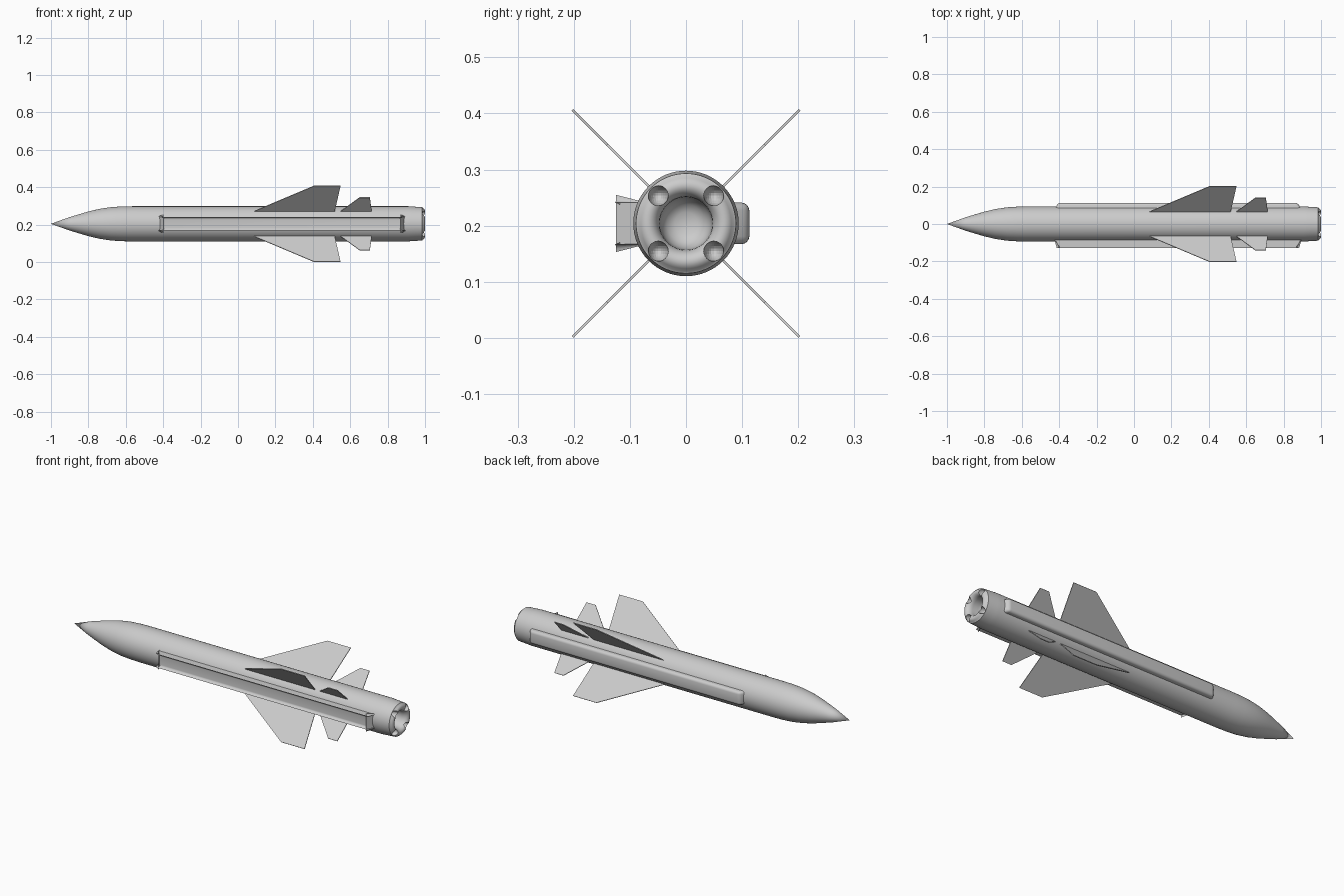
import bpy, bmesh, math
from mathutils import Matrix, Vector

cube = bpy.data.objects.get("Cube")
if cube:
    bpy.data.objects.remove(cube, do_unlink=True)

AXIS_Z = 0.204   # height of the long axis
RADIUS = 0.094

grey = bpy.data.materials.new("light grey")
grey.use_nodes = True
colour = (0.6, 0.6, 0.6, 1)
grey.diffuse_color = colour
grey.node_tree.nodes["Principled BSDF"].inputs["Base Color"].default_value = colour


def finish(name, bm, smooth=True):
    bmesh.ops.recalc_face_normals(bm, faces=bm.faces)
    mesh = bpy.data.meshes.new(name)
    bm.to_mesh(mesh)
    bm.free()
    mesh.materials.append(grey)
    obj = bpy.data.objects.new(name, mesh)
    bpy.context.collection.objects.link(obj)
    obj.location.z = AXIS_Z
    if smooth:
        bpy.ops.object.select_all(action="DESELECT")
        obj.select_set(True)
        bpy.context.view_layer.objects.active = obj
        bpy.ops.object.shade_smooth_by_angle(angle=math.radians(35))
    return obj


def lathe(profile, steps=64):
    """Spin (x, radius) points about the x axis."""
    bm = bmesh.new()
    verts = [bm.verts.new((x, 0, r)) for x, r in profile]
    edges = [bm.edges.new(pair) for pair in zip(verts, verts[1:])]
    bmesh.ops.spin(bm, geom=verts + edges, cent=(0, 0, 0), axis=(1, 0, 0),
                   angle=math.tau, steps=steps)
    bmesh.ops.remove_doubles(bm, verts=bm.verts, dist=1e-5)
    return bm


def slab(outline, thickness):
    """Extrude an (x, z) outline to a plate centred on y = 0."""
    bm = bmesh.new()
    face = bm.faces.new([bm.verts.new((x, -thickness / 2, z)) for x, z in outline])
    out = bmesh.ops.extrude_face_region(bm, geom=[face])
    bmesh.ops.translate(bm, vec=(0, thickness, 0),
                        verts=[v for v in out["geom"] if isinstance(v, bmesh.types.BMVert)])
    return bm


# Body: pointed nose, straight tube, rounded rim and hollow exhaust bowl
nose = [(-1, 0), (-0.9, 0.036), (-0.8, 0.066), (-0.74, 0.08), (-0.68, 0.089),
        (-0.62, 0.093), (-0.56, RADIUS)]
tail = [(0.91, RADIUS), (0.93, 0.0925), (0.985, 0.089)]
rim = [(0.97 + 0.03 * math.sin(a), 0.068 + 0.021 * math.cos(a))
       for a in (math.radians(d) for d in range(35, 181, 18))]
bowl = [(0.94, 0.046), (0.92, 0.043), (0.905, 0.034), (0.897, 0.02), (0.895, 0)]
body = finish("body", lathe(nose + tail + rim + bowl))

# Four small nozzle holes cut into the rim
bm = bmesh.new()
for k in range(4):
    a = math.radians(45 + 90 * k)
    spot = Matrix.Translation((0.995, 0.07 * math.cos(a), 0.07 * math.sin(a)))
    bmesh.ops.create_uvsphere(bm, u_segments=24, v_segments=12, radius=0.018,
                              matrix=spot @ Matrix.Diagonal((2, 1, 1, 1)))
cutter = finish("nozzle_cutter", bm, smooth=False)
cutter.hide_render = True
cutter.hide_viewport = True
cut = body.modifiers.new("nozzle_holes", "BOOLEAN")
cut.operation = "DIFFERENCE"
cut.solver = "EXACT"
cut.object = cutter

# Long side fairings with rounded corners and sloped ends
for name, side in (("front_fairing", -1), ("back_fairing", 1)):
    bm = bmesh.new()
    bmesh.ops.create_cube(bm, size=1)
    for v in bm.verts:
        outer = v.co.y > 0
        end = 1 if v.co.x > 0 else -1
        v.co = (0.235 + end * (0.64 if outer else 0.665),
                side * (0.113 if outer else 0.07),
                math.copysign(0.037, v.co.z))
    rounded = [e for e in bm.edges
               if not all(abs(v.co.y) < 0.1 for v in e.verts)]
    bmesh.ops.bevel(bm, geom=rounded, offset=0.014, segments=4,
                    profile=0.5, affect="EDGES")
    finish(name, bm)

# Wings and tail fins in a cross
wing = [(0.03, 0.07), (0.083, 0.094), (0.405, 0.286), (0.548, 0.286),
        (0.517, 0.094), (0.512, 0.07)]
fin = [(0.53, 0.07), (0.548, 0.094), (0.65, 0.199), (0.705, 0.199),
       (0.715, 0.094), (0.716, 0.07)]
places = ("upper_front", "upper_back", "lower_back", "lower_front")
for k, place in enumerate(places):
    turn = Matrix.Rotation(math.radians(45 - 90 * k), 4, "X")
    for part, outline in (("wing", wing), ("fin", fin)):
        bm = slab(outline, 0.004)
        bmesh.ops.transform(bm, matrix=turn, verts=bm.verts)
        finish(f"{place}_{part}", bm, smooth=False)
